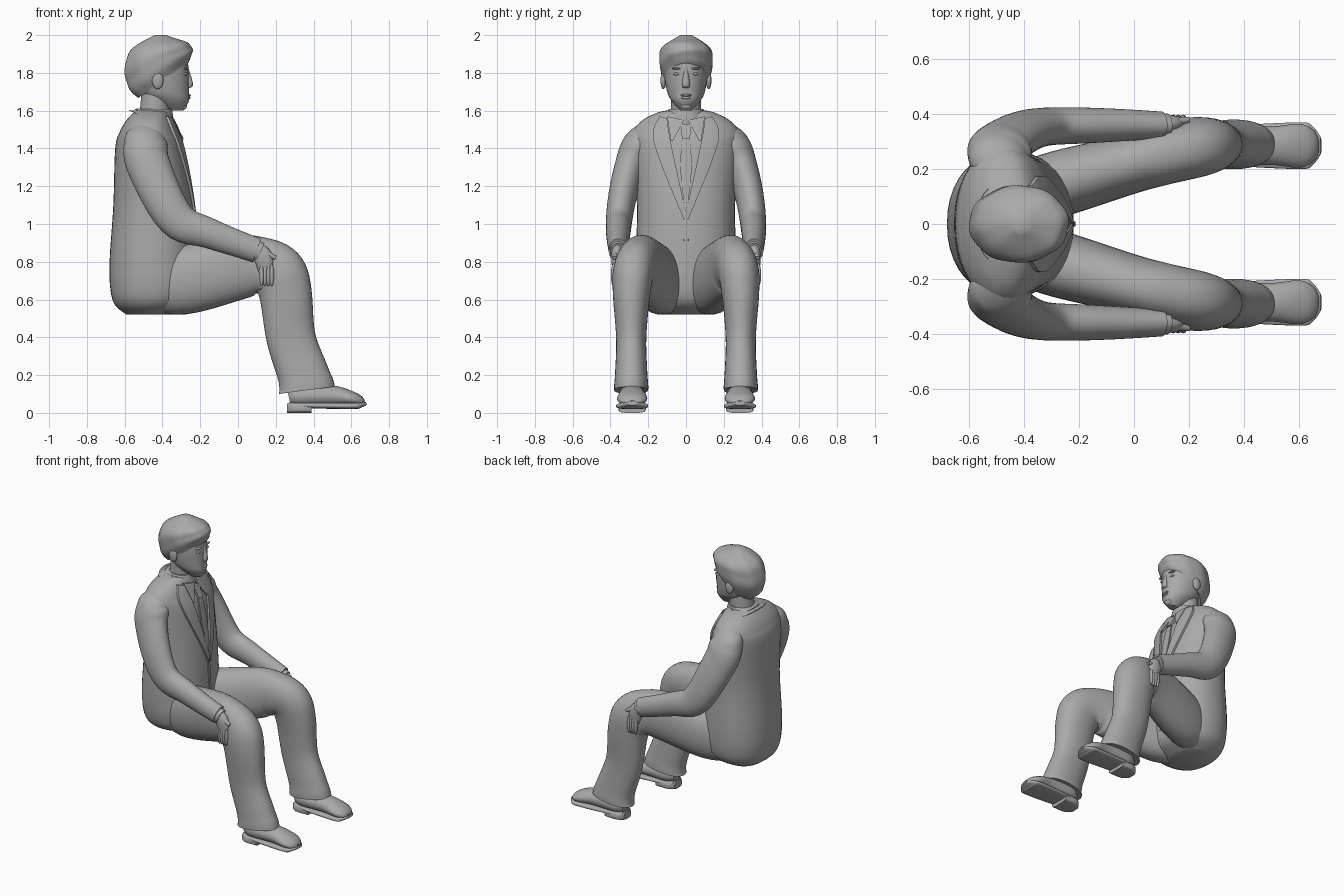
import bpy
import bmesh
import math
from mathutils import Vector
from mathutils.bvhtree import BVHTree

default_cube = bpy.data.objects.get("Cube")
if default_cube:
    bpy.data.objects.remove(default_cube, do_unlink=True)

GREY = (.4, .4, .4, 1)
material = bpy.data.materials.new("plain grey")
material.use_nodes = True
material.diffuse_color = GREY
material.node_tree.nodes["Principled BSDF"].inputs["Base Color"].default_value = GREY


def finish(name, bm):
    """Turn a bmesh into a smoothly shaded object."""
    bmesh.ops.recalc_face_normals(bm, faces=bm.faces)
    mesh = bpy.data.meshes.new(name)
    bm.to_mesh(mesh)
    bm.free()
    mesh.materials.append(material)
    mesh.shade_smooth()
    mesh.set_sharp_from_angle(angle=math.radians(45))
    obj = bpy.data.objects.new(name, mesh)
    bpy.context.collection.objects.link(obj)
    return obj


def spline(rows, steps=6):
    """Catmull-Rom interpolation through rows of numbers."""
    padded = [rows[0], *rows, rows[-1]]
    result = []
    for before, start, end, after in zip(padded, padded[1:], padded[2:], padded[3:]):
        for step in range(steps):
            t = step / steps
            result.append([
                q + t / 2 * (r - p + t * (2 * p - 5 * q + 4 * r - s + t * (3 * (q - r) + s - p)))
                for p, q, r, s in zip(before, start, end, after)])
    result.append(list(rows[-1]))
    return result


def loft(name, rows, across=lambda x, z: 0, side=1, follow=False, lean=0, power=2, lumps=0):
    """Skin oval sections given as x, z, depth radius and width radius.

    Sections lie level, with a lean that fades out, or follow the path.
    """
    bm = bmesh.new()
    sides = 40
    stations = spline(rows)
    last = len(stations) - 1
    rings = []
    for i, (x, z, depth, width) in enumerate(stations):
        if follow:
            behind, ahead = stations[max(i - 1, 0)], stations[min(i + 1, last)]
            tilt = math.atan2(ahead[0] - behind[0], behind[1] - ahead[1])
        else:
            tilt = math.pi + lean * (1 - i / last)
        ring = []
        for k in range(sides):
            angle = math.tau * k / sides
            cosine, sine = math.cos(angle), math.sin(angle)
            swell = 1 + lumps * math.sin(5 * angle + 25 * z) * math.cos(3 * angle - 40 * z)
            u = math.copysign(abs(cosine) ** (2 / power), cosine) * depth * swell
            v = math.copysign(abs(sine) ** (2 / power), sine) * width * swell
            ring.append(bm.verts.new((x + u * math.cos(tilt),
                                      side * (across(x, z) + v),
                                      z + u * math.sin(tilt))))
        rings.append(ring)
    for low, high in zip(rings, rings[1:]):
        for k in range(sides):
            bm.faces.new((low[k - 1], low[k], high[k], high[k - 1]))
    bm.faces.new(rings[0])
    bm.faces.new(rings[-1])
    return finish(name, bm)


def blob(name, centre, radii):
    bm = bmesh.new()
    bmesh.ops.create_uvsphere(bm, u_segments=20, v_segments=12, radius=1)
    bmesh.ops.scale(bm, vec=radii, verts=bm.verts)
    bmesh.ops.translate(bm, vec=centre, verts=bm.verts)
    return finish(name, bm)


# Jacket body with sloping shoulders
torso = loft("jacket_body", [
    (-.47, .52, .12, .14), (-.455, .57, .195, .22), (-.45, .65, .225, .255), (-.45, .8, .23, .265),
    (-.45, 1.1, .21, .26), (-.47, 1.4, .18, .28), (-.475, 1.49, .15, .28),
    (-.47, 1.55, .12, .23), (-.46, 1.59, .09, .15), (-.455, 1.6, .07, .1)], power=2.2)

# Surface on which the flat garment pieces are draped
chest = BVHTree.FromPolygons([vertex.co.copy() for vertex in torso.data.vertices],
                             [tuple(face.vertices) for face in torso.data.polygons])


def drape(name, inner, outer, lift, side=1):
    """Cloth strip between two edges of (y, z) points, laid on the chest."""
    bm = bmesh.new()
    columns = 6
    grid = []
    for start, end in zip(spline(inner), spline(outer)):
        line = []
        for k in range(columns + 1):
            y, z = Vector(start).lerp(Vector(end), k / columns)
            hit = chest.ray_cast(Vector((1, side * y, z)), Vector((-1, 0, 0)))[0]
            line.append(bm.verts.new(hit if hit else (-.4, side * y, z)))
        grid.append(line)
    for row, following in zip(grid, grid[1:]):
        for k in range(columns):
            bm.faces.new((row[k], row[k + 1], following[k + 1], following[k]))
    raised = bmesh.ops.extrude_face_region(bm, geom=bm.faces[:])["geom"]
    top = [item for item in raised if isinstance(item, bmesh.types.BMVert)]
    bmesh.ops.translate(bm, vec=(lift, 0, 0), verts=top)
    return finish(name, bm)


def symmetric(name, edge, lift):
    """Draped strip mirrored about the middle of the chest."""
    return drape(name, [(-y, z) for y, z in edge], edge, lift)


# Tie, front closure and button
symmetric("tie_knot", [(.03, 1.53), (.02, 1.45)], .018)
symmetric("tie_blade", [(.02, 1.46), (.03, 1.3), (.01, 1.1)], .008)
symmetric("jacket_front_edge", [(.01, 1.1), (.01, .65)], .006)
blob("jacket_button", (-.23, 0, .915), (.012, .014, .014))

# Neck and collars, low at the front
loft("neck", [(-.45, 1.5, .08, .08), (-.43, 1.7, .08, .08)])
loft("shirt_collar", [(-.445, 1.56, .115, .12), (-.44, 1.61, .09, .09)], lean=-.45)
loft("jacket_collar", [(-.465, 1.55, .125, .16), (-.46, 1.6, .095, .11)], lean=-.45)

# Head, hair and face
loft("head", [(-.33, 1.6, .04, .03), (-.36, 1.65, .1, .075), (-.39, 1.7, .13, .1),
              (-.41, 1.8, .15, .115), (-.41, 1.9, .14, .11)])
loft("hair", [(-.4, 1.755, .155, .11), (-.415, 1.8, .185, .13), (-.42, 1.87, .187, .142),
              (-.42, 1.94, .15, .12), (-.41, 2, .03, .03)], lean=.6, lumps=.03)
loft("nose", [(-.27, 1.82, .01, .01), (-.258, 1.74, .02, .02), (-.265, 1.72, .01, .015)])
blob("upper_lip", (-.262, 0, 1.682), (.012, .03, .007))
blob("lower_lip", (-.263, 0, 1.668), (.012, .025, .008))
blob("chin", (-.29, 0, 1.625), (.02, .03, .02))


def sleeve_line(x, z):
    """Arms spread outwards as they drop from the shoulder."""
    return .36 - .4 * (z - .9) ** 2


def leg_line(x, z):
    """Thighs spread towards the knees, then the shins run straight."""
    return min(.29, .22 + .27 * x)


def hand_line(x, z):
    return .34 + .2 * x


def shoe_line(x, z):
    return .285


for side, label in ((1, "left_"), (-1, "right_")):
    # Eyes, brows and ears
    blob(label + "eye", (-.279, side * .046, 1.795), (.012, .02, .009))
    blob(label + "brow", (-.276, side * .048, 1.823), (.014, .028, .006))
    blob(label + "ear", (-.425, side * .12, 1.76), (.03, .015, .046))

    # Lapel and shirt collar point
    drape(label + "lapel", [(.1, 1.56), (.08, 1.43), (0, 1.06)],
          [(.14, 1.57), (.17, 1.43), (.01, 1.02)], .014, side)
    drape(label + "collar_point", [(.01, 1.55), (.07, 1.44)],
          [(.1, 1.57), (.08, 1.44)], .016, side)

    # Sleeve and shirt cuff
    loft(label + "sleeve", [
        (-.48, 1.54, .03, .03), (-.485, 1.49, .09, .08), (-.49, 1.42, .115, .095),
        (-.47, 1.3, .115, .085), (-.33, 1.03, .1, .07), (-.15, .95, .08, .064),
        (.1, .86, .065, .05)], sleeve_line, side, follow=True)
    loft(label + "cuff", [(.06, .875, .055, .045), (.12, .85, .052, .043)],
         sleeve_line, side, follow=True)

    # Hand resting on the outside of the knee
    loft(label + "hand", [(.08, .87, .04, .03), (.13, .83, .05, .03), (.15, .75, .04, .02)],
         hand_line, side, follow=True)
    for i in range(4):
        blob(label + "finger_" + str(i + 1),
             (.125 + .018 * i, side * .384, .73), (.012, .014, .06))
    loft(label + "thumb", [(.12, .86, .02, .02), (.2, .82, .01, .01)],
         hand_line, side, follow=True)

    # Trouser leg from hip to hem
    loft(label + "trouser_leg", [
        (-.5, .69, .14, .11), (-.3, .7, .18, .125), (0, .77, .17, .11), (.12, .78, .15, .11),
        (.21, .74, .15, .11), (.25, .64, .14, .1), (.28, .4, .13, .08), (.34, .22, .135, .085),
        (.36, .15, .145, .09), (.365, .12, .15, .09)],
        leg_line, side, follow=True, power=2.2)

    # Shoe with sole and heel
    loft(label + "shoe_upper", [
        (.27, .08, .04, .04), (.33, .09, .06, .07), (.5, .09, .055, .07),
        (.6, .075, .04, .08), (.65, .06, .027, .06), (.67, .055, .01, .03)],
        shoe_line, side, follow=True)
    loft(label + "shoe_sole", [
        (.27, .04, .015, .05), (.33, .04, .015, .07), (.6, .037, .017, .085),
        (.65, .042, .014, .07), (.68, .05, .008, .03)],
        shoe_line, side, follow=True, power=3)
    loft(label + "shoe_heel", [(.26, .025, .025, .04), (.3, .025, .025, .07), (.39, .025, .025, .07)],
         shoe_line, side, follow=True, power=4)
